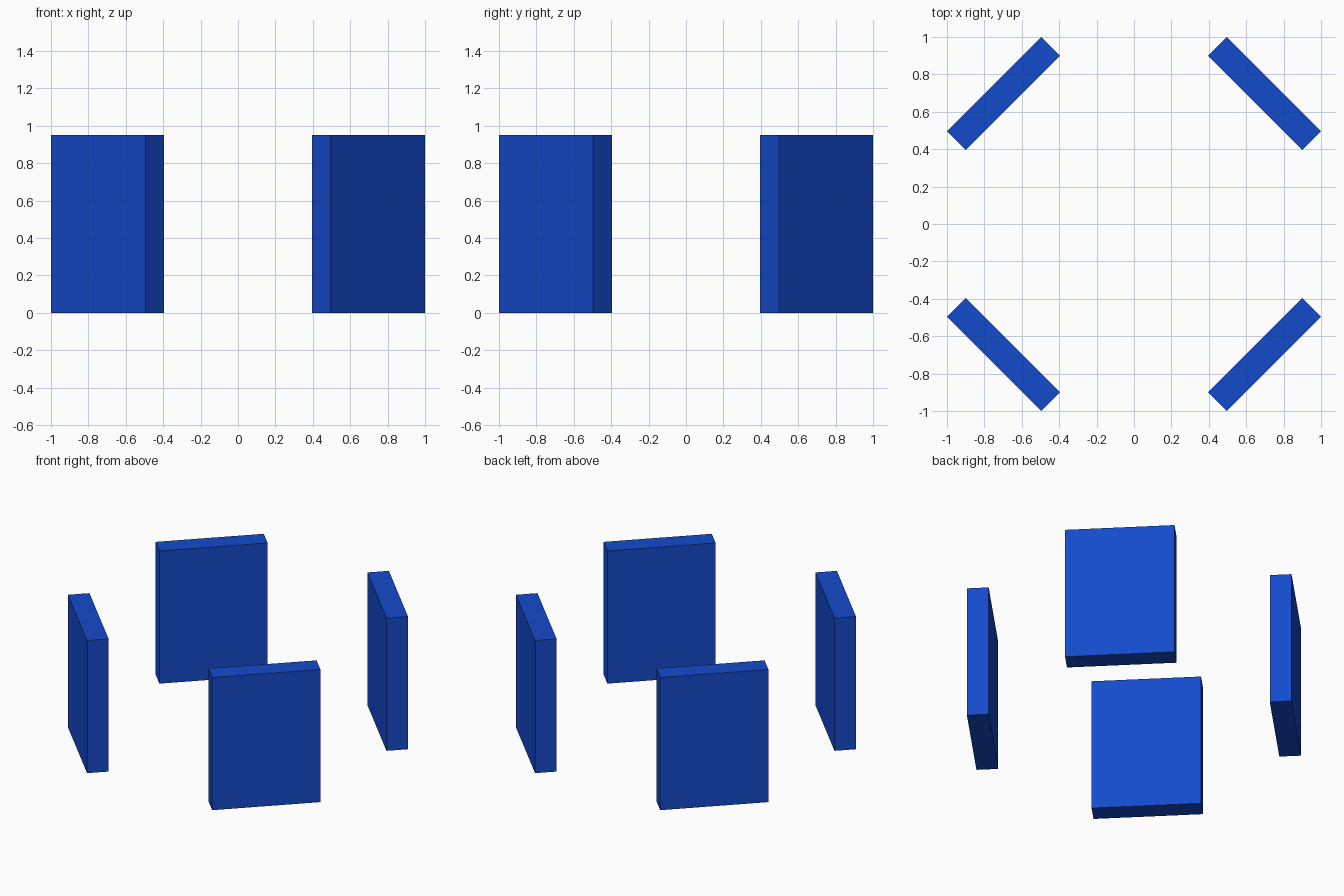
import bpy
from math import cos, sin, pi

if "Cube" in bpy.data.objects:
    bpy.data.objects.remove(bpy.data.objects["Cube"])

LENGTH, THICKNESS, HEIGHT = 0.713, 0.142, 0.95
OFFSET = 0.6977  # panel centre along x and y

blue = bpy.data.materials.new("blue")
blue.diffuse_color = (0.007, 0.07, 0.6, 1.0)
blue.use_nodes = True
blue.node_tree.nodes["Principled BSDF"].inputs["Base Color"].default_value = blue.diffuse_color


def add_panel(name, angle):
    """Upright slab on a diagonal, its broad face turned to the centre."""
    radius = OFFSET * 2 ** 0.5
    bpy.ops.mesh.primitive_cube_add(
        size=1,
        location=(radius * cos(angle), radius * sin(angle), HEIGHT / 2),
        rotation=(0, 0, angle))
    panel = bpy.context.object
    panel.name = name
    panel.scale = (THICKNESS, LENGTH, HEIGHT)
    bpy.ops.object.transform_apply(location=False, rotation=False, scale=True)
    panel.data.materials.append(blue)


# Four panels, one on each diagonal
names = ("back_right_panel", "back_left_panel",
         "front_left_panel", "front_right_panel")
for i, name in enumerate(names):
    add_panel(name, pi / 4 + i * pi / 2)
